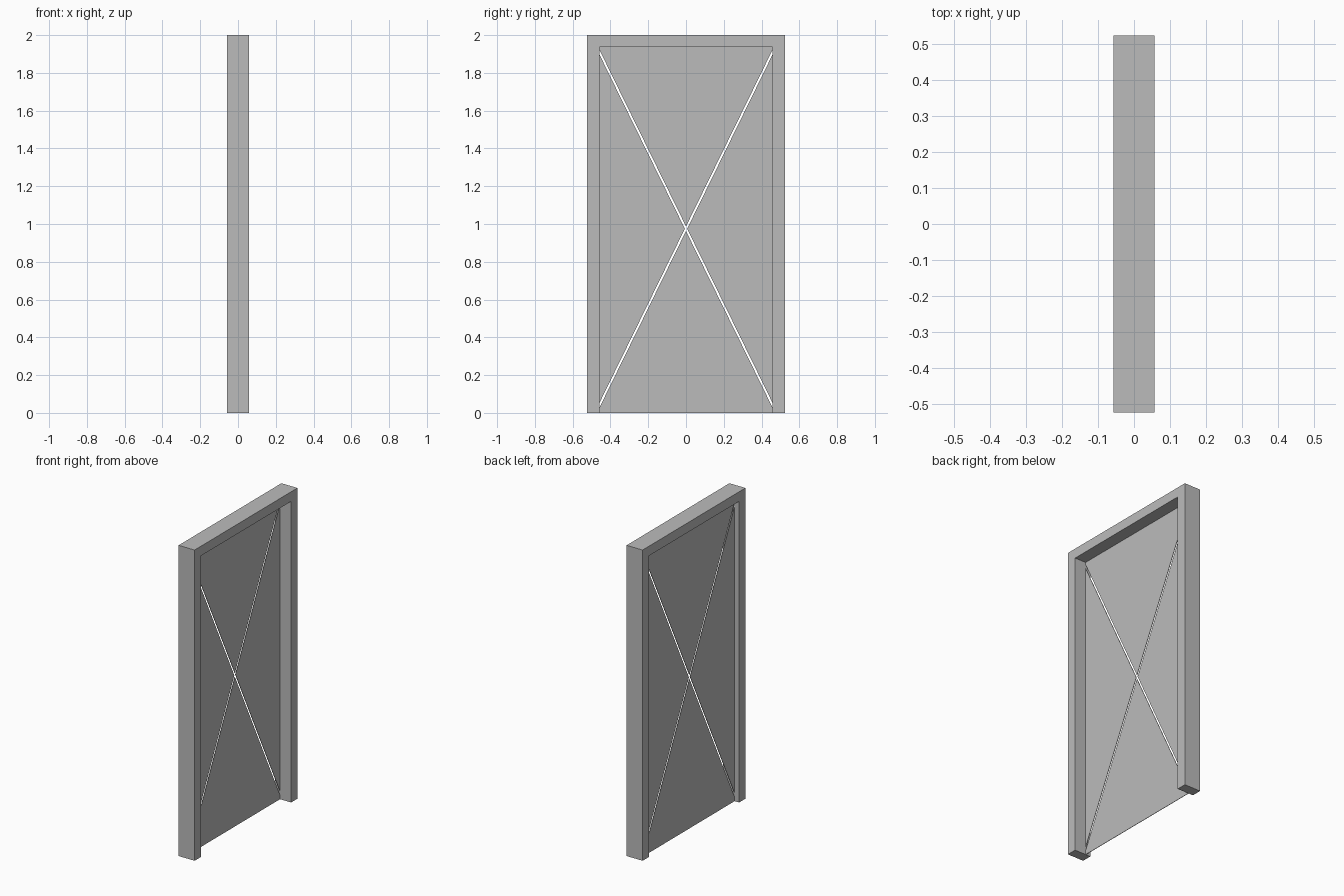
import bpy
import bmesh
from mathutils import Vector

cube = bpy.data.objects.get("Cube")
if cube:
    bpy.data.objects.remove(cube, do_unlink=True)

grey = bpy.data.materials.new("plain_grey")
grey.use_nodes = True
grey.diffuse_color = (0.5, 0.5, 0.5, 1)
grey.node_tree.nodes["Principled BSDF"].inputs["Base Color"].default_value = (0.5, 0.5, 0.5, 1)


def slab(name, outline, x_low, x_high):
    """Extrude a (y, z) outline along x."""
    bm = bmesh.new()
    face = bm.faces.new([bm.verts.new((x_low, y, z)) for y, z in outline])
    result = bmesh.ops.extrude_face_region(bm, geom=[face])
    moved = [v for v in result["geom"] if isinstance(v, bmesh.types.BMVert)]
    bmesh.ops.translate(bm, verts=moved, vec=Vector((x_high - x_low, 0, 0)))
    bmesh.ops.recalc_face_normals(bm, faces=bm.faces)
    mesh = bpy.data.meshes.new(name)
    bm.to_mesh(mesh)
    bm.free()
    mesh.materials.append(grey)
    obj = bpy.data.objects.new(name, mesh)
    bpy.context.collection.objects.link(obj)
    return obj


# Door frame: two jambs and a head in one piece
outer, inner, top, head = 0.523, 0.459, 2.0, 1.938
slab("door_frame",
     [(-outer, 0), (-outer, top), (outer, top), (outer, 0),
      (inner, 0), (inner, head), (-inner, head), (-inner, 0)],
     -0.057, 0.057)

# Thin door leaf: four triangles separated by crossing diagonal slits
half, height, gap = 0.478, 1.95, 0.006
middle = height / 2
rise = gap * middle / half
x_low, x_high = -0.025, -0.022

slab("door_panel_bottom",
     [(gap - half, 0), (half - gap, 0), (0, middle - rise)], x_low, x_high)
slab("door_panel_top",
     [(gap - half, height), (half - gap, height), (0, middle + rise)], x_low, x_high)
for side, name in ((1, "door_panel_back"), (-1, "door_panel_front")):
    slab(name,
         [(side * half, rise), (side * half, height - rise), (side * gap, middle)],
         x_low, x_high)
